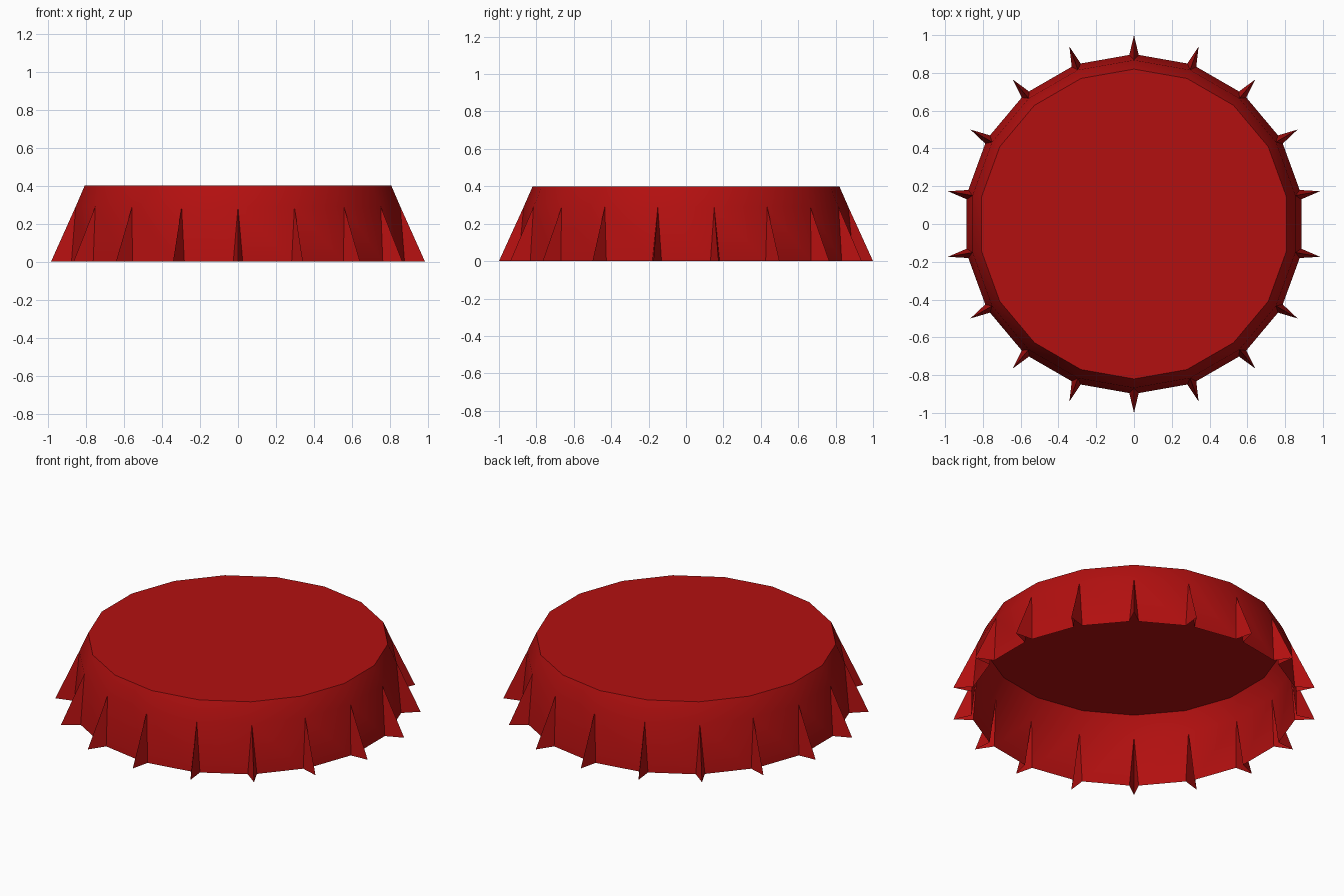
import bpy, bmesh, math

if "Cube" in bpy.data.objects:
    bpy.data.objects.remove(bpy.data.objects["Cube"])

N = 18  # number of sides and crimps


def point(bm, radius, angle, z, side=0.0):
    # polar point with a small sideways offset
    c, s = math.cos(angle), math.sin(angle)
    return bm.verts.new((radius * c - side * s, radius * s + side * c, z))


bm = bmesh.new()
angles = [math.pi / 2 + i * 2 * math.pi / N for i in range(N)]

# Rings: top rim, start of the crimps, and the crimped bottom edge
rim = [point(bm, 0.82, a, 0.40) for a in angles]
mid = [point(bm, 0.868, a, 0.29) for a in angles]
before = [point(bm, 0.895, a, 0, -0.025) for a in angles]
tip = [point(bm, 1.0, a, 0) for a in angles]
after = [point(bm, 0.895, a, 0, 0.025) for a in angles]

# Flat top
bm.faces.new(rim)

# Open skirt: smooth band, panels and pointed crimps
for i in range(N):
    j = (i + 1) % N
    bm.faces.new((rim[i], mid[i], mid[j], rim[j]))
    bm.faces.new((mid[i], after[i], before[j], mid[j]))
    bm.faces.new((mid[i], before[i], tip[i]))
    bm.faces.new((mid[i], tip[i], after[i]))

bm.normal_update()
mesh = bpy.data.meshes.new("bottle_cap")
bm.to_mesh(mesh)
bm.free()
cap = bpy.data.objects.new("bottle_cap", mesh)
bpy.context.collection.objects.link(cap)

# Red paint
red = bpy.data.materials.new("red_paint")
red.diffuse_color = (0.45, 0.005, 0.005, 1)
red.use_nodes = True
red.node_tree.nodes["Principled BSDF"].inputs["Base Color"].default_value = red.diffuse_color
mesh.materials.append(red)

# Smooth skirt with sharp rim and crimps
bpy.context.view_layer.objects.active = cap
cap.select_set(True)
bpy.ops.object.shade_smooth_by_angle(angle=math.radians(35))
